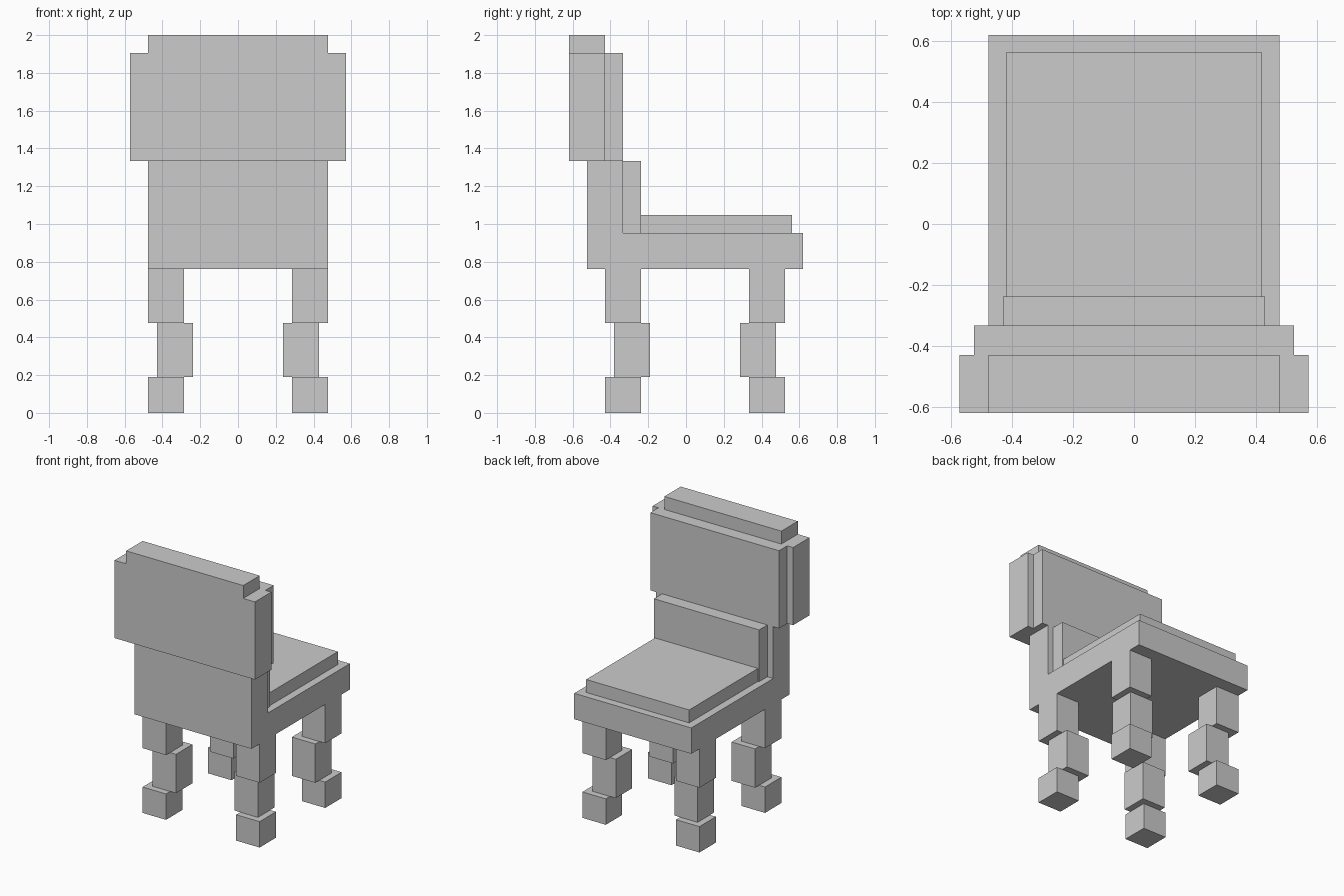
import bpy
import bmesh

if "Cube" in bpy.data.objects:
    bpy.data.objects.remove(bpy.data.objects["Cube"])

U = 2 / 21  # block unit: the chair is 21 units tall


def finish(name, bm):
    bmesh.ops.recalc_face_normals(bm, faces=bm.faces)
    mesh = bpy.data.meshes.new(name)
    bm.to_mesh(mesh)
    bm.free()
    obj = bpy.data.objects.new(name, mesh)
    bpy.context.collection.objects.link(obj)
    return obj


def box(name, x, y, z):
    """Flat-faced block from (min, max) ranges in block units."""
    bm = bmesh.new()
    bmesh.ops.create_cube(bm, size=1)
    for v in bm.verts:
        v.co = [(r[0] + (c + 0.5) * (r[1] - r[0])) * U
                for c, r in zip(v.co, (x, y, z))]
    return finish(name, bm)


def side_profile(name, points, half_width):
    """Extrude a (y, z) outline across the chair's width."""
    bm = bmesh.new()
    face = bm.faces.new([bm.verts.new((-half_width * U, y * U, z * U))
                         for y, z in points])
    new = bmesh.ops.extrude_face_region(bm, geom=[face])["geom"]
    bmesh.ops.translate(bm, vec=(2 * half_width * U, 0, 0),
                        verts=[g for g in new if isinstance(g, bmesh.types.BMVert)])
    return finish(name, bm)


# L-shaped seat and lower back
side_profile("seat_frame", [(-5.5, 8), (6.5, 8), (6.5, 10), (-3.5, 10),
                            (-3.5, 14), (-5.5, 14)], 5)

# Cushions on the seat and lower back
box("seat_cushion", (-4.4, 4.4), (-2.5, 5.9), (10, 11))
box("lower_back_pad", (-4.5, 4.5), (-3.5, -2.5), (10, 14))

# Upper backrest, its padding and top rail
box("upper_back", (-6, 6), (-6.5, -4.5), (14, 20))
box("upper_back_pad", (-5.5, 5.5), (-4.5, -3.5), (14, 20))
box("top_rail", (-5, 5), (-6.5, -4.5), (20, 21))

# Stepped legs: the middle block of each leg is shifted half a unit inwards
segments = [("foot", 0, 2, 0), ("middle", 2, 5, 0.5), ("upper", 5, 8, 0)]
for row, cy, inward in (("front", -3.5, 1), ("rear", 4.5, -1)):
    for side, sx in (("left", -1), ("right", 1)):
        for part, z0, z1, shift in segments:
            x = sx * (4 - shift)
            y = cy + inward * shift
            box(f"{row}_{side}_leg_{part}", (x - 1, x + 1), (y - 1, y + 1), (z0, z1))
